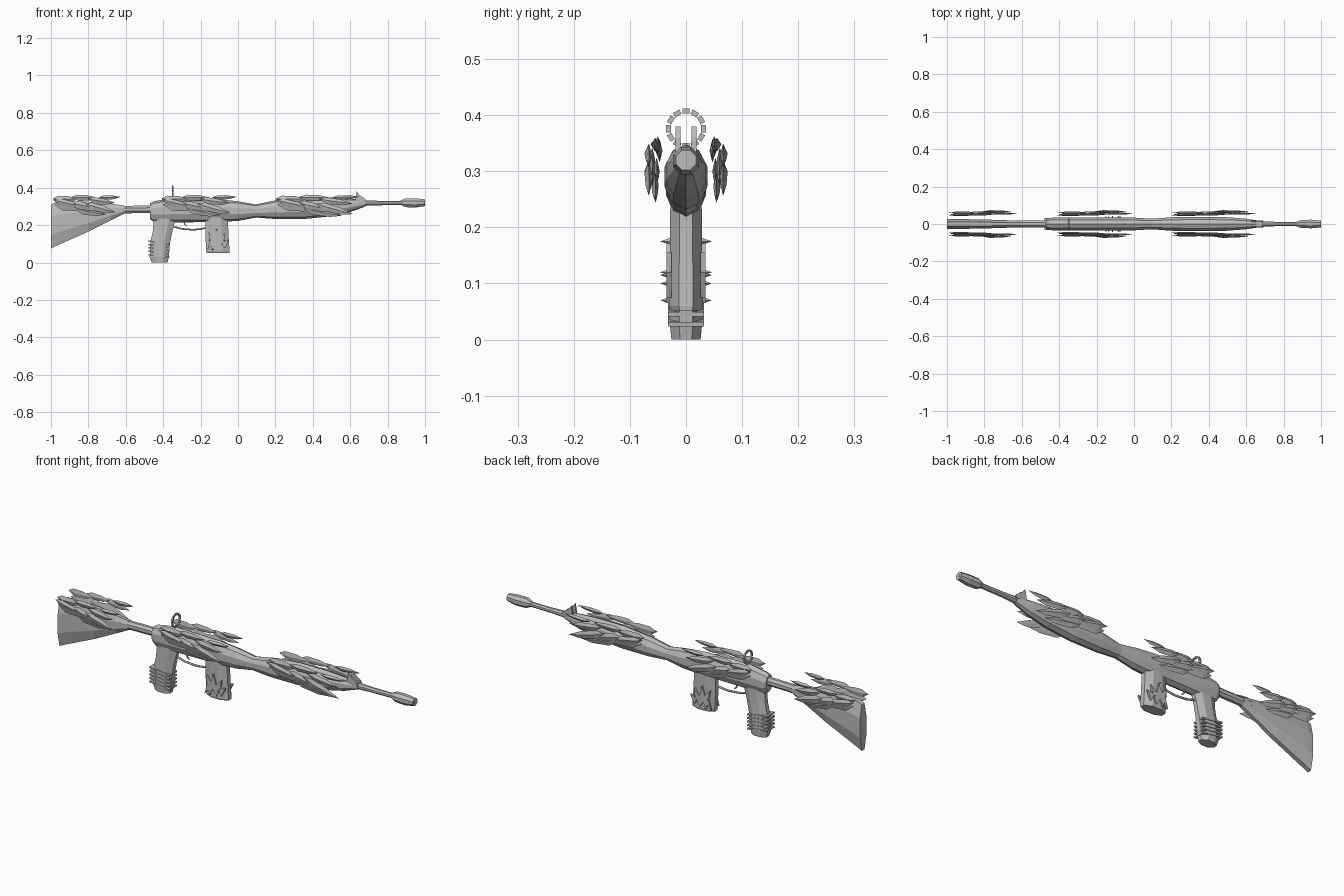
import bpy, bmesh, math
from mathutils import Vector, Matrix

old = bpy.data.objects.get("Cube")
if old:
    bpy.data.objects.remove(old, do_unlink=True)

grey = bpy.data.materials.new("plain_grey")
grey.use_nodes = True
COLOUR = (0.5, 0.5, 0.5, 1)
grey.diffuse_color = COLOUR
grey.node_tree.nodes["Principled BSDF"].inputs["Base Color"].default_value = COLOUR


def finish(name, bm):
    bmesh.ops.recalc_face_normals(bm, faces=bm.faces[:])
    mesh = bpy.data.meshes.new(name)
    bm.to_mesh(mesh)
    bm.free()
    mesh.materials.append(grey)
    obj = bpy.data.objects.new(name, mesh)
    bpy.context.collection.objects.link(obj)
    return obj


def loft(name, sections, upright=False, sides=8):
    """Join faceted rings; each section is position, low, high, half width."""
    bm = bmesh.new()
    rings = []
    grow = 1 / math.cos(math.pi / sides)
    for pos, low, high, half in sections:
        ring = []
        for i in range(sides):
            a = (i + 0.5) * math.tau / sides
            along = (low + high) / 2 + (high - low) / 2 * grow * math.sin(a)
            side = half * grow * math.cos(a)
            ring.append(bm.verts.new((along, side, pos) if upright else (pos, side, along)))
        rings.append(ring)
    for a, b in zip(rings, rings[1:]):
        for i in range(sides):
            j = (i + 1) % sides
            bm.faces.new((a[i], a[j], b[j], b[i]))
    bm.faces.new(rings[0])
    bm.faces.new(rings[-1])
    return finish(name, bm)


def plate(name, outline, y0, y1):
    """Extrude a side outline from y0 to y1."""
    bm = bmesh.new()
    face = bm.faces.new([bm.verts.new((x, y0, z)) for x, z in outline])
    out = bmesh.ops.extrude_face_region(bm, geom=[face])
    moved = [v for v in out["geom"] if isinstance(v, bmesh.types.BMVert)]
    bmesh.ops.translate(bm, verts=moved, vec=(0, y1 - y0, 0))
    return finish(name, bm)


def box(name, centre, size, turn=Matrix()):
    bm = bmesh.new()
    matrix = Matrix.Translation(centre) @ turn @ Matrix.Diagonal((*size, 1))
    bmesh.ops.create_cube(bm, size=1, matrix=matrix)
    return finish(name, bm)


def wire(name, points, radius):
    curve = bpy.data.curves.new(name, "CURVE")
    curve.dimensions = "3D"
    curve.bevel_depth = radius
    curve.bevel_resolution = 1
    curve.use_fill_caps = True
    line = curve.splines.new("POLY")
    line.points.add(len(points) - 1)
    for p, (x, z) in zip(line.points, points):
        p.co = (x, 0, z, 1)
    curve.materials.append(grey)
    obj = bpy.data.objects.new(name, curve)
    bpy.context.collection.objects.link(obj)


# Main body, stock, barrel and muzzle
loft("stock", [(-1, .075, .31, .026), (-.97, .09, .325, .027), (-.8, .165, .325, .024),
               (-.68, .225, .315, .02), (-.61, .26, .305, .019)])
loft("stock_neck", [(-.66, .255, .305, .02), (-.6, .263, .303, .018), (-.46, .265, .305, .018)])
loft("receiver", [(-.47, .235, .315, .026), (-.45, .22, .325, .033), (-.36, .217, .34, .036),
                  (-.1, .22, .335, .036), (0, .225, .325, .034), (.1, .243, .308, .028)], sides=10)
loft("handguard", [(.09, .243, .308, .028), (.2, .235, .33, .036), (.35, .235, .345, .038),
                   (.5, .25, .345, .036), (.6, .272, .34, .028), (.68, .3, .332, .016)], sides=10)
loft("barrel", [(.65, .302, .334, .017), (.75, .306, .33, .012), (.91, .308, .33, .011)])
loft("muzzle", [(.87, .308, .332, .012), (.895, .296, .343, .022), (.95, .294, .343, .023),
                (1, .302, .338, .018)])
loft("muzzle_bore", [(.98, .312, .328, .008), (1.0005, .312, .328, .008)])

# Grip with raised bands, magazine and trigger guard
loft("grip", [(0, -.462, -.376, .026), (.03, -.472, -.37, .029), (.1, -.47, -.364, .029),
              (.17, -.455, -.35, .026), (.24, -.45, -.33, .025)], upright=True)
for i in range(5):
    box("grip_band", (-.423, 0, .035 + i * .018), (.112, .064, .008),
        Matrix.Rotation(math.radians(8), 4, "Y"))
loft("magazine", [(.052, -.168, -.046, .027), (.06, -.17, -.045, .03), (.14, -.174, -.05, .029),
                  (.24, -.174, -.055, .028)], upright=True)
wire("trigger_guard", [(-.36, .215), (-.345, .192), (-.3, .18), (-.24, .175), (-.19, .18), (-.165, .19)], .005)
wire("trigger", [(-.29, .225), (-.285, .205), (-.275, .195)], .004)

# Jagged flame plates on both sides of the magazine
flame = [(-.165, .065), (-.15, .12), (-.16, .165), (-.13, .135), (-.115, .175), (-.1, .125),
         (-.07, .155), (-.075, .115), (-.048, .12), (-.07, .075), (-.085, .1), (-.1, .065),
         (-.12, .1), (-.135, .07), (-.145, .09)]
for s in (-1, 1):
    plate("magazine_flame", flame, s * .026, s * .035)
    for x, z in flame[1::3]:
        bm = bmesh.new()
        spot = Matrix.Translation((x, s * .036, z)) @ Matrix.Rotation(-s * math.pi / 2, 4, "X")
        bmesh.ops.create_cone(bm, cap_ends=True, segments=4, radius1=.007, radius2=0,
                              depth=.02, matrix=spot)
        finish("magazine_thorn", bm)

# Rear ring sight made of small blocks
wire("ring_post", [(-.35, .33), (-.35, .35)], .005)
for i in range(12):
    a = i * math.tau / 12
    box("ring_block", (-.35, .031 * math.cos(a), .376 + .031 * math.sin(a)), (.008, .009, .013),
        Matrix.Rotation(a, 4, "X"))

# Front sight blades
for s in (-1, 1):
    plate("front_sight", [(.625, .32), (.635, .38), (.65, .36), (.68, .34), (.69, .318)],
          s * .01, s * .019)
box("front_sight_base", (.655, 0, .328), (.06, .036, .014))

# Leaves: start along cluster, height, length, width, tilt, distance from centre
LEAVES = [(0, .335, .36, .042, 2, .047), (.02, .305, .44, .045, -5, .052),
          (.0, .33, .42, .036, -10, .06), (.27, .345, .36, .034, 1, .05),
          (.25, .315, .46, .042, -10, .06), (.3, .285, .48, .04, -9, .054),
          (.5, .335, .40, .036, -6, .066), (.46, .31, .46, .042, -14, .066),
          (.66, .345, .32, .024, 3, .055)]
OUTLINE = [(0, .15), (.22, .5), (.62, .42), (1, 0), (.72, -.42), (.28, -.5)]


def leaf(name, x, y, z, length, width, tilt, side):
    """A faceted pointed blade with a raised rib."""
    bm = bmesh.new()
    turn = Matrix.Rotation(-math.radians(tilt), 3, "Y")
    points = [(u, 0, v) for u, v in OUTLINE]
    points += [(.3, .008, .05), (.7, .006, 0), (.3, -.005, 0), (.7, -.004, 0)]
    for u, d, v in points:
        co = turn @ Vector((u * length, 0, v * width))
        bm.verts.new((x + co.x, side * (y + d), z + co.z))
    bmesh.ops.convex_hull(bm, input=bm.verts[:])
    finish(name, bm)


for place, start, span in (("stock", -.99, .37), ("receiver", -.41, .41), ("handguard", .2, .46)):
    for s in (-1, 1):
        for dx, z, length, width, tilt, y in LEAVES:
            leaf(place + "_leaf", start + dx * span, y, z, length * span, width, tilt, s)
